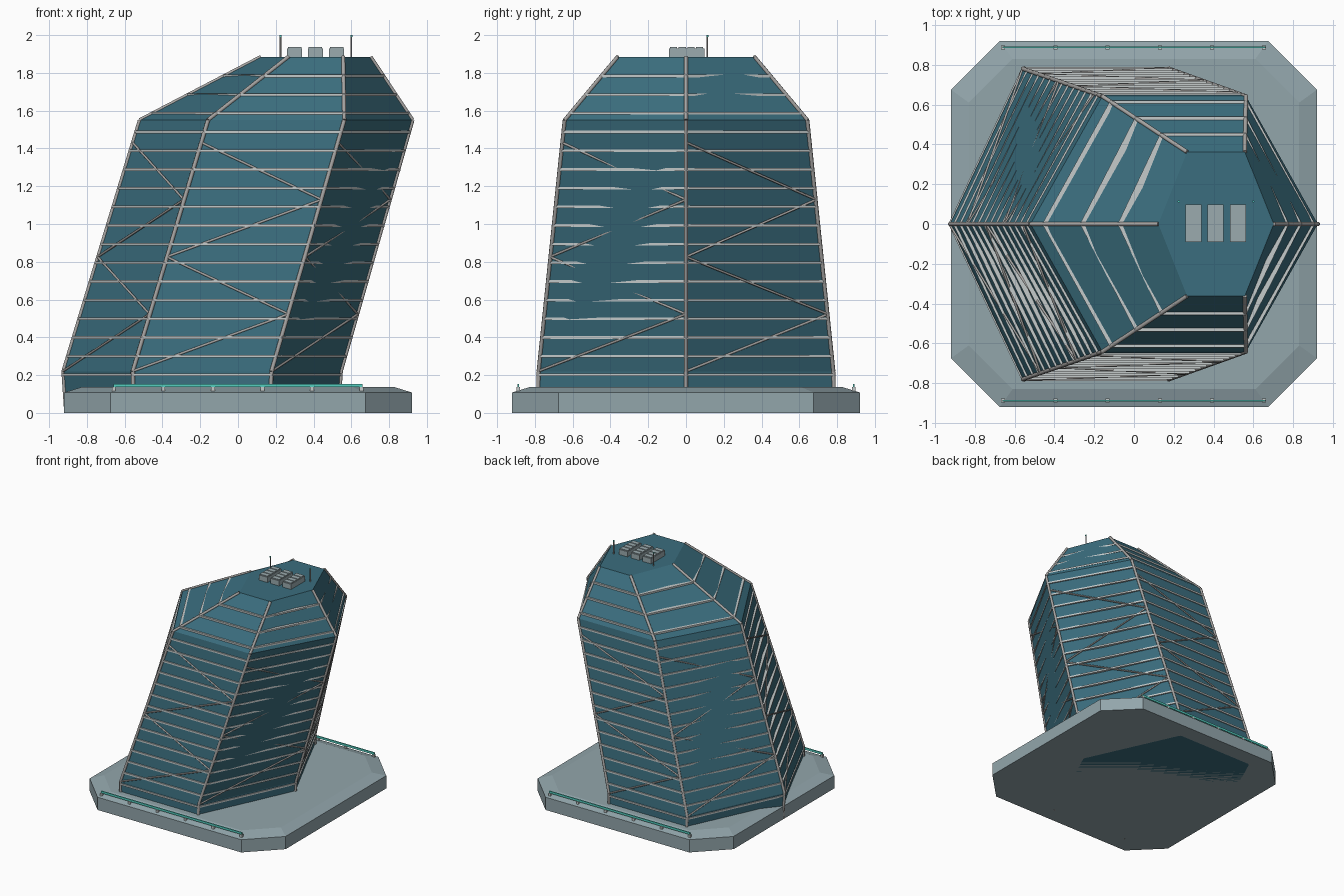
import bpy, bmesh, math
from mathutils import Vector

if "Cube" in bpy.data.objects:
    bpy.data.objects.remove(bpy.data.objects["Cube"])


def material(name, rgb):
    m = bpy.data.materials.new(name)
    m.diffuse_color = (*rgb, 1)
    m.use_nodes = True
    m.node_tree.nodes["Principled BSDF"].inputs["Base Color"].default_value = m.diffuse_color
    return m


GLASS = material("teal_glass", (0.043, 0.155, 0.21))
STONE = material("blue_grey_stone", (0.29, 0.38, 0.41))
SILVER = material("silver_trim", (0.56, 0.60, 0.60))
FRAME = material("grey_frame", (0.38, 0.37, 0.36))
RAIL = material("turquoise_rail", (0.09, 0.62, 0.53))
UNIT = material("light_grey_unit", (0.33, 0.41, 0.43))


def finish(name, bm, mat, smooth=False):
    bmesh.ops.recalc_face_normals(bm, faces=bm.faces)
    me = bpy.data.meshes.new(name)
    bm.to_mesh(me)
    bm.free()
    me.materials.append(mat)
    ob = bpy.data.objects.new(name, me)
    bpy.context.collection.objects.link(ob)
    if smooth:
        bpy.ops.object.select_all(action='DESELECT')
        ob.select_set(True)
        bpy.context.view_layer.objects.active = ob
        bpy.ops.object.shade_smooth_by_angle(angle=math.radians(50))
    return ob


def loft(bm, rings):
    """Skin matching rings of points and cap both ends."""
    vs = [[bm.verts.new(p) for p in r] for r in rings]
    n = len(vs[0])
    for a, b in zip(vs, vs[1:]):
        for i in range(n):
            j = (i + 1) % n
            bm.faces.new((a[i], a[j], b[j], b[i]))
    bm.faces.new(vs[0][::-1])
    bm.faces.new(vs[-1])


def beam(bm, p, q, r, sides=8):
    """Straight round bar between two points."""
    p, q = Vector(p), Vector(q)
    rot = (q - p).to_track_quat('Z', 'Y')
    ring = [rot @ Vector((r * math.cos(t), r * math.sin(t), 0))
            for t in ((k + 0.5) * math.tau / sides for k in range(sides))]
    loft(bm, [[p + v for v in ring], [q + v for v in ring]])


def box(bm, c, s):
    r = [(c[0] + x * s[0] / 2, c[1] + y * s[1] / 2)
         for x, y in ((-1, -1), (1, -1), (1, 1), (-1, 1))]
    loft(bm, [[(x, y, c[2] + k * s[2] / 2) for x, y in r] for k in (-1, 1)])


# Tower levels: z, centre x, half width in x, half width in y
LEVELS = [(0.0, -0.19, 0.72, 0.785), (0.22, -0.19, 0.735, 0.78),
          (1.55, 0.202, 0.722, 0.642), (1.885, 0.412, 0.29, 0.362)]


def section(z, grow=0.0, at=None):
    """Hexagon of the tower at height z."""
    for a, b in zip(LEVELS, LEVELS[1:]):
        if z <= b[0]:
            break
    t = (z - a[0]) / (b[0] - a[0])
    _, cx, rx, ry = (u + (v - u) * t for u, v in zip(a, b))
    rx, ry = rx + grow, ry + grow
    h = z if at is None else at
    return [Vector((cx + rx * x, ry * y, h)) for x, y in
            ((-1, 0), (-0.5, -1), (0.5, -1), (1, 0), (0.5, 1), (-0.5, 1))]


# Plinth with chamfered corners and a sloped rim
def octagon(e, c, z):
    return [(x, y, z) for x, y in ((-c, -e), (c, -e), (e, -c), (e, c),
                                   (c, e), (-c, e), (-e, c), (-e, -c))]


bm = bmesh.new()
loft(bm, [octagon(0.92, 0.675, 0), octagon(0.92, 0.675, 0.108),
          octagon(0.83, 0.61, 0.136)])
finish("plinth", bm, STONE)

# Leaning glass body
bm = bmesh.new()
loft(bm, [section(l[0]) for l in LEVELS])
finish("glass_tower", bm, GLASS)

# Floor bands
bm = bmesh.new()
for k in range(17):
    z = 0.201 + 0.0989 * k
    loft(bm, [section(z, 0.0095, z - 0.007), section(z, 0.0095, z + 0.007)])
finish("floor_bands", bm, SILVER)

# Corner beams along the six edges
bm = bmesh.new()
rings = [section(l[0]) for l in LEVELS]
for a, b in zip(rings, rings[1:]):
    for p, q in zip(a, b):
        beam(bm, p, q, 0.011)
finish("corner_beams", bm, FRAME, True)

# Zigzag braces, one run per side
bm = bmesh.new()
nodes = [section(0.22 + 0.303 * k, 0.003) for k in range(5)]
for i in range(6):
    for k in range(4):
        beam(bm, nodes[k][(i + k % 2) % 6], nodes[k + 1][(i + (k + 1) % 2) % 6], 0.0065)
finish("diagonal_braces", bm, FRAME, True)

# Rooftop cooling units with raised slats
bm = bmesh.new()
for x in (0.3, 0.41, 0.522):
    box(bm, (x, 0.003, 1.906), (0.08, 0.188, 0.046))
    for y in (-0.066, -0.02, 0.026, 0.072):
        box(bm, (x, y, 1.932), (0.072, 0.038, 0.008))
finish("cooling_units", bm, UNIT)

# Rooftop antennas
bm = bmesh.new()
tips = bmesh.new()
for x in (0.225, 0.6):
    beam(bm, (x, 0.113, 1.75), (x, 0.113, 1.994), 0.0045)
    beam(tips, (x, 0.113, 1.99), (x, 0.113, 2.0), 0.006)
finish("antennas", bm, FRAME, True)
finish("antenna_tips", tips, RAIL, True)

# Front and back light rails on short posts
rails, posts = bmesh.new(), bmesh.new()
for y in (-0.888, 0.888):
    box(rails, (0, y, 0.145), (1.32, 0.009, 0.018))
    for k in range(6):
        box(posts, (-0.658 + 0.2625 * k, y, 0.124), (0.02, 0.02, 0.026))
finish("railings", rails, RAIL)
finish("railing_posts", posts, SILVER)
